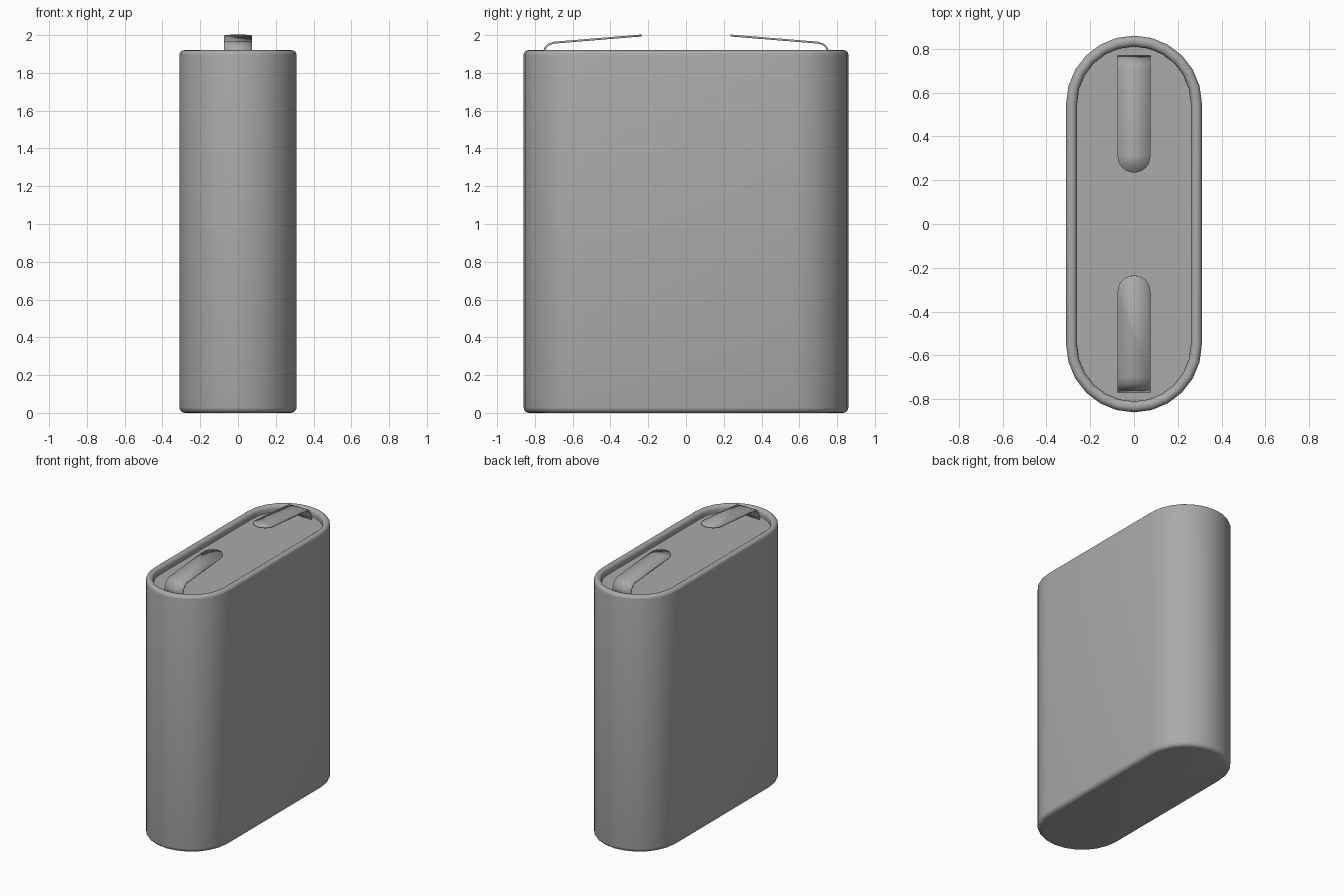
import bpy, bmesh
from math import sin, cos, pi
from mathutils import Vector

cube = bpy.data.objects.get("Cube")
if cube:
    bpy.data.objects.remove(cube, do_unlink=True)

RADIUS, CENTRE, TOP = 0.31, 0.55, 1.92

grey = bpy.data.materials.new("grey")
grey.use_nodes = True
grey.diffuse_color = (0.4, 0.4, 0.4, 1)
grey.node_tree.nodes["Principled BSDF"].inputs["Base Color"].default_value = (0.4, 0.4, 0.4, 1)


def finish(bm, name):
    bmesh.ops.recalc_face_normals(bm, faces=bm.faces)
    mesh = bpy.data.meshes.new(name)
    bm.to_mesh(mesh)
    bm.free()
    mesh.materials.append(grey)
    obj = bpy.data.objects.new(name, mesh)
    bpy.context.collection.objects.link(obj)
    bpy.ops.object.select_all(action='DESELECT')
    obj.select_set(True)
    bpy.context.view_layer.objects.active = obj
    bpy.ops.object.shade_smooth_by_angle(angle=0.7)
    return obj


def stadium(inset, z, steps=12):
    """Long rounded outline, shrunk by the inset."""
    r = RADIUS - inset
    return [Vector((r * cos(pi * i / steps) * side, (CENTRE + r * sin(pi * i / steps)) * side, z))
            for side in (1, -1) for i in range(steps + 1)]


def arc(inset, z, r, start, end, steps=4):
    """Profile points of a rounded edge, as (inset, height)."""
    return [(inset + r * cos(a), z + r * sin(a))
            for a in (start + (end - start) * i / steps for i in range(steps + 1))]


# Body: rounded bottom edge, rounded rim and a sunken lid
profile = arc(0.03, 0.03, 0.03, 1.5 * pi, pi)
profile += arc(0.025, TOP - 0.025, 0.025, pi, 0, 8)
profile += [(0.05, TOP - 0.05)]
bm = bmesh.new()
rings = [[bm.verts.new(p) for p in stadium(*point)] for point in profile]
for low, high in zip(rings, rings[1:]):
    for i in range(len(low)):
        j = (i + 1) % len(low)
        bm.faces.new((low[i], low[j], high[j], high[i]))
bm.faces.new(rings[0])
bm.faces.new(rings[-1])
finish(bm, "battery_body")


# Contact strips: bent foot and a sloping blade with a round tip
def contact(name, side):
    half, tip = 0.075, 0.235
    bend = [(0.765, 1.87), (0.755, 1.907), (0.745, 1.932), (0.728, 1.95), (0.7, 1.96)]
    bm = bmesh.new()
    rows = [[bm.verts.new((x, y * side, z)) for x in (-half, half)] for y, z in bend]
    for a, b in zip(rows, rows[1:]):
        bm.faces.new((a[0], a[1], b[1], b[0]))
    y0, z0 = bend[-1]
    rounded = []
    for i in range(13):
        a = pi * i / 12
        y = tip + half - half * sin(a)
        z = z0 + (1.998 - z0) * (y0 - y) / (y0 - tip)
        rounded.append(bm.verts.new((half * cos(a), y * side, z)))
    bm.faces.new([rows[-1][0], rows[-1][1]] + rounded)
    obj = finish(bm, name)
    solid = obj.modifiers.new("thickness", 'SOLIDIFY')
    solid.thickness = 0.01
    solid.offset = 0


contact("front_contact", -1)
contact("back_contact", 1)
